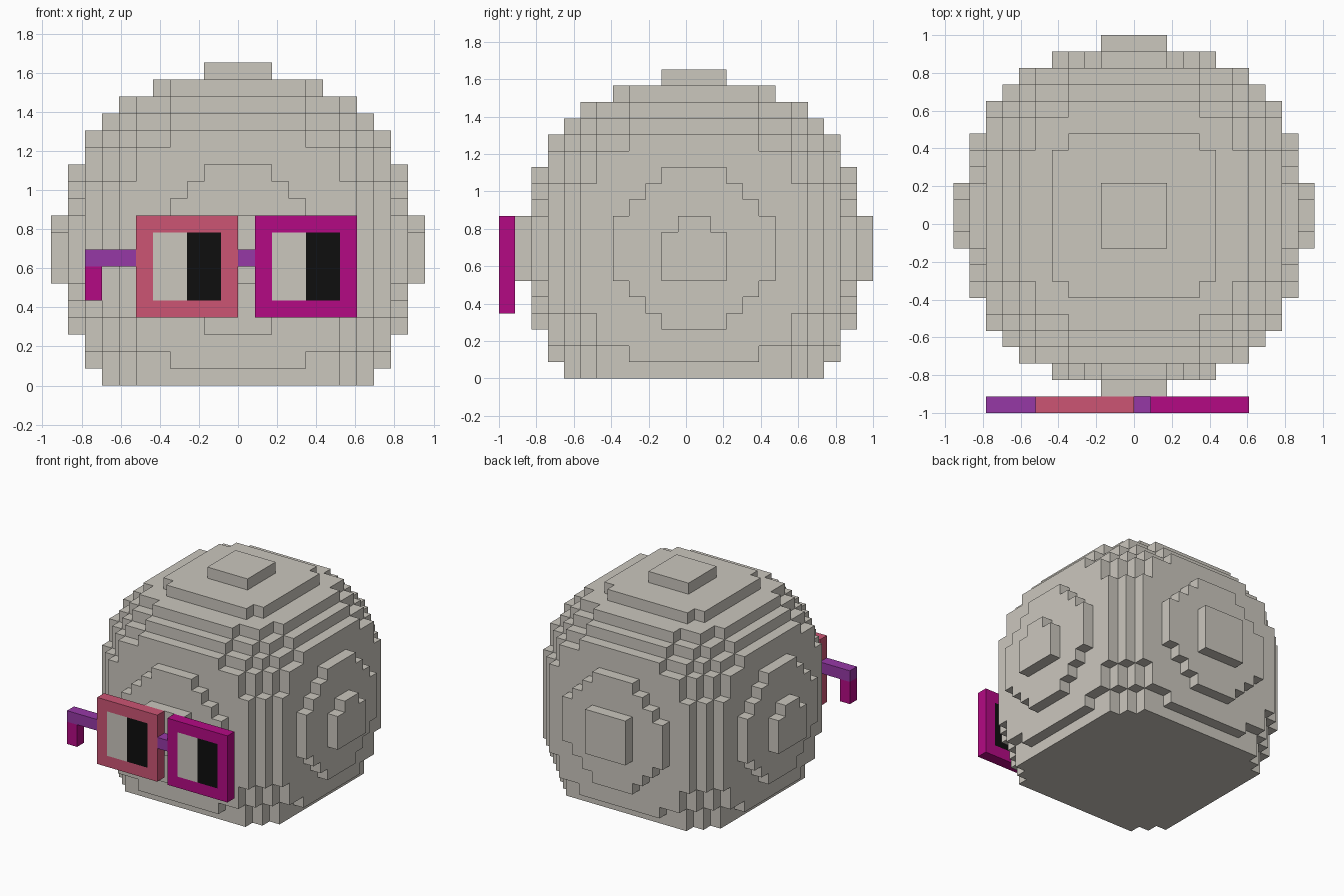
import bpy, bmesh
from itertools import product

if "Cube" in bpy.data.objects:
    bpy.data.objects.remove(bpy.data.objects["Cube"])

U = 2 / 23          # one block
MID_Z = 8           # block row of the widest level
MID_Y = 0.5         # head centre, in blocks


def material(name, rgb):
    m = bpy.data.materials.new(name)
    lin = [((c / 255 + 0.055) / 1.055) ** 2.4 if c > 10 else c / 255 / 12.92 for c in rgb]
    m.diffuse_color = (*lin, 1)
    m.use_nodes = True
    m.node_tree.nodes["Principled BSDF"].inputs["Base Color"].default_value = m.diffuse_color
    return m


STONE = material("warm grey", (203, 199, 190))
PINK = material("rose pink", (204, 85, 116))
MAGENTA = material("magenta", (180, 10, 132))
PURPLE = material("purple", (150, 56, 166))
BLACK = material("black", (14, 14, 14))


def finish(name, bm, mat):
    bmesh.ops.recalc_face_normals(bm, faces=bm.faces)
    me = bpy.data.meshes.new(name)
    bm.to_mesh(me)
    bm.free()
    me.materials.append(mat)
    bpy.context.collection.objects.link(bpy.data.objects.new(name, me))


# Half width of the round outline at each block step away from the centre
OUTLINE = [11, 11, 10, 10, 10, 9, 9, 8, 7, 5, 2]


def in_head(c):
    x, y, z = c
    if not (0 <= z < 19 and -11 <= x < 11 and -11 <= y < 11):
        return False
    i, j, k = [v if v >= 0 else -1 - v for v in (x, y, z - MID_Z)]
    if j >= OUTLINE[i] or k >= OUTLINE[i] or k >= OUTLINE[j]:
        return False
    if i == 10:                                # side caps have clipped corners
        return not (j == 1 and z in (9, 5))
    if sorted((i, j, k)) == [5, 5, 8]:
        return True
    limit = 144 if z == 0 else 114 if max(i, j) == 9 else 130
    if max(i, j) == 10:
        limit = 118
    return sum((v + 0.5) ** 2 for v in (i, j, k)) < limit


# Stepped round head: skin around every filled block
bm = bmesh.new()
verts = {}


def vert(p):
    if p not in verts:
        verts[p] = bm.verts.new((p[0] * U, (p[1] + MID_Y) * U, p[2] * U))
    return verts[p]


for c in product(range(-11, 11), range(-11, 11), range(19)):
    if not in_head(c):
        continue
    for axis, side in product(range(3), (0, 1)):
        n = list(c)
        n[axis] += 2 * side - 1
        if in_head(n):
            continue
        b, d = (axis + 1) % 3, (axis + 2) % 3
        loop = []
        for s, t in ((0, 0), (1, 0), (1, 1), (0, 1)):
            p = list(c)
            p[axis] += side
            p[b] += s
            p[d] += t
            loop.append(vert(tuple(p)))
        bm.faces.new(loop if side else loop[::-1])
finish("head", bm, STONE)


# Glasses: boxes one block deep, given in block units (x0, x1, z0, z1)
def boxes(name, mat, *rects):
    bm = bmesh.new()
    for x0, x1, z0, z1 in rects:
        vs = bmesh.ops.create_cube(bm, size=1)["verts"]
        bmesh.ops.scale(bm, vec=((x1 - x0) * U, U, (z1 - z0) * U), verts=vs)
        bmesh.ops.translate(bm, vec=((x0 + x1) / 2 * U, -11 * U, (z0 + z1) / 2 * U), verts=vs)
    finish(name, bm, mat)


for side, x, mat in (("left", -6, PINK), ("right", 1, MAGENTA)):
    boxes(side + "_frame", mat, (x, x + 6, 4, 5), (x, x + 6, 9, 10),
          (x, x + 1, 5, 9), (x + 5, x + 6, 5, 9))
    boxes(side + "_lens_light", STONE, (x + 1, x + 3, 5, 9))
    boxes(side + "_lens_dark", BLACK, (x + 3, x + 5, 5, 9))

boxes("bridge", PURPLE, (0, 1, 7, 8))
boxes("temple_arm", PURPLE, (-9, -6, 7, 8))
boxes("temple_tip", MAGENTA, (-9, -8, 5, 7))
